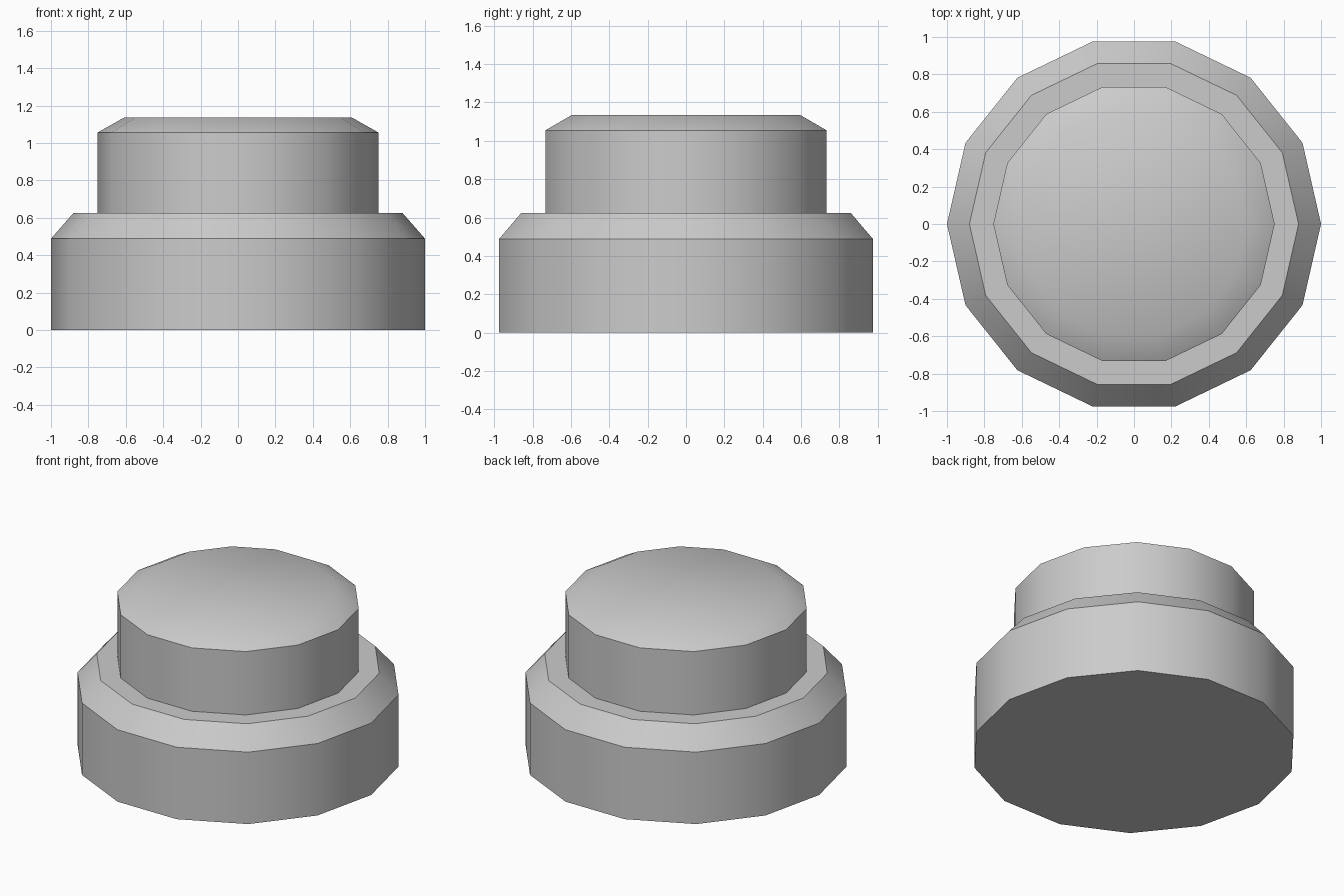
import bpy
import bmesh
from math import cos, sin, tau, radians

if "Cube" in bpy.data.objects:
    bpy.data.objects.remove(bpy.data.objects["Cube"])

SIDES = 14


def lathe(name, profile):
    """Closed solid of revolution from (radius, height) pairs, bottom to top."""
    bm = bmesh.new()
    rings = [[bm.verts.new((r * cos(tau * i / SIDES), r * sin(tau * i / SIDES), z))
              for i in range(SIDES)] for r, z in profile]
    for low, high in zip(rings, rings[1:]):
        for i in range(SIDES):
            j = (i + 1) % SIDES
            bm.faces.new((low[i], low[j], high[j], high[i]))
    bm.faces.new(rings[0][::-1])
    bm.faces.new(rings[-1])
    mesh = bpy.data.meshes.new(name)
    bm.to_mesh(mesh)
    bm.free()
    obj = bpy.data.objects.new(name, mesh)
    bpy.context.collection.objects.link(obj)
    return obj


# Stepped button: wide chamfered base, narrow chamfered cap
button = lathe("stepped_button", [
    (1.0, 0.0), (1.0, 0.488), (0.88, 0.625),
    (0.752, 0.625), (0.752, 1.055), (0.61, 1.135),
])

# Smooth round the sides, crisp at the steps
bpy.context.view_layer.objects.active = button
button.select_set(True)
bpy.ops.object.shade_smooth_by_angle(angle=radians(32))
